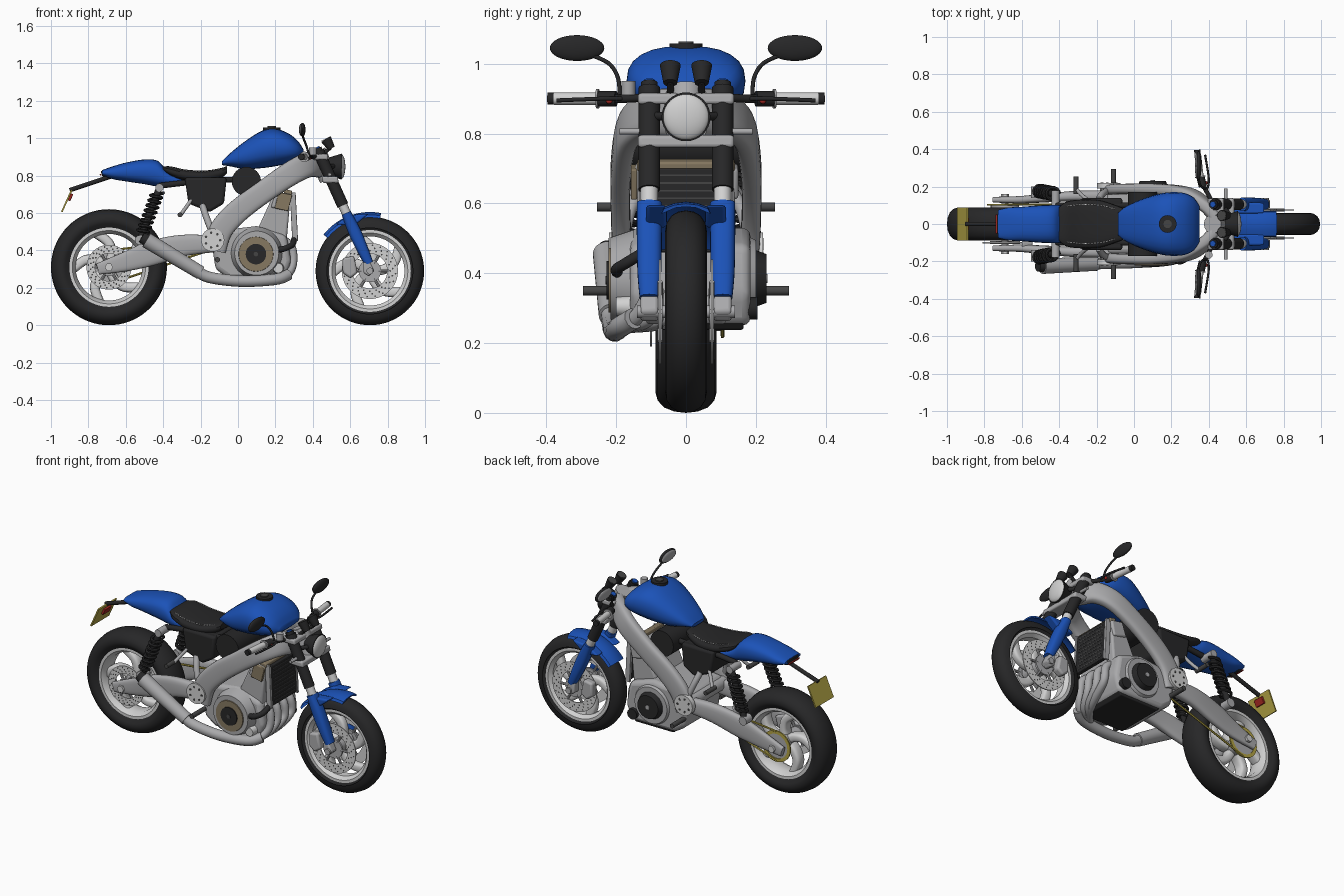
import bpy, bmesh, math
from mathutils import Vector

if "Cube" in bpy.data.objects:
    bpy.data.objects.remove(bpy.data.objects["Cube"])
made = []

def material(name, rgb):
    m = bpy.data.materials.new(name)
    m.use_nodes = True
    m.diffuse_color = (*rgb, 1)
    m.node_tree.nodes["Principled BSDF"].inputs["Base Color"].default_value = (*rgb, 1)
    return m

BLUE = material("blue paint", (.011, .085, .48))
BLACK = material("black", (.02, .02, .021))
GREY = material("aluminium", (.4, .4, .41))
LIGHT = material("pale metal", (.64, .64, .64))
TAN = material("bronze", (.24, .19, .12))
YELLOW = material("yellow", (.45, .37, .06))
RED = material("red", (.35, .02, .015))
DARK = material("dark grey", (.06, .06, .06))

def finish(name, bm, mat):
    bmesh.ops.recalc_face_normals(bm, faces=bm.faces)
    me = bpy.data.meshes.new(name)
    bm.to_mesh(me)
    bm.free()
    me.materials.append(mat)
    ob = bpy.data.objects.new(name, me)
    bpy.context.collection.objects.link(ob)
    made.append(ob)
    return ob

def skin(name, rings, mat, loop=False):
    """Join equal closed rings of points into a surface."""
    bm = bmesh.new()
    rs = [[bm.verts.new(p) for p in r] for r in rings]
    n = len(rs[0])
    for i in range(len(rs) if loop else len(rs) - 1):
        a, b = rs[i], rs[(i + 1) % len(rs)]
        for j in range(n):
            bm.faces.new((a[j], a[(j + 1) % n], b[(j + 1) % n], b[j]))
    if not loop:
        bm.faces.new(rs[0])
        bm.faces.new(rs[-1])
    return finish(name, bm, mat)

def smooth_path(pts, steps):
    """Interpolate rows of numbers with a Catmull-Rom spline."""
    p = [pts[0]] + list(pts) + [pts[-1]]
    out = []
    for i in range(1, len(p) - 2):
        for k in range(steps):
            t = k / steps
            out.append([b + .5 * t * (c - a + t * (2*a - 5*b + 4*c - d + t * (3*(b - c) + d - a)))
                        for a, b, c, d in zip(*p[i - 1:i + 3])])
    return out + [list(pts[-1])]

def sweep(name, secs, mat, power=2.0, upright=False):
    """Sections are x, y, z, half width, half height."""
    secs = smooth_path(secs, 5)
    rings = []
    for i, s in enumerate(secs):
        t = (Vector(secs[min(i + 1, len(secs) - 1)][:3]) - Vector(secs[max(i - 1, 0)][:3])).normalized()
        up = Vector((0, 0, 1)) if upright else t.cross(Vector((0, 1, 0))).normalized()
        side = Vector((0, 1, 0)) if upright else up.cross(t)
        ring = []
        for k in range(24):
            c, d = math.cos(k * math.tau / 24), math.sin(k * math.tau / 24)
            u = math.copysign(abs(c) ** (2 / power), c) * s[3]
            v = math.copysign(abs(d) ** (2 / power), d) * s[4]
            ring.append(Vector(s[:3]) + side * u + up * v)
        rings.append(ring)
    return skin(name, rings, mat)

def tube(name, pts, r, mat, smooth=True, sides=12):
    pts = smooth_path(pts, 6) if smooth else pts
    rings, ref = [], None
    for i, p in enumerate(pts):
        t = (Vector(pts[min(i + 1, len(pts) - 1)]) - Vector(pts[max(i - 1, 0)])).normalized()
        if ref is None:
            ref = t.orthogonal()
        ref = (ref - t * ref.dot(t)).normalized()
        b = t.cross(ref)
        rings.append([Vector(p) + r * (math.cos(a) * ref + math.sin(a) * b)
                      for a in (k * math.tau / sides for k in range(sides))])
    return skin(name, rings, mat)

def cyl(name, a, b, r0, mat, r1=None, sides=32):
    a, b = Vector(a), Vector(b)
    q = (b - a).to_track_quat('Z', 'Y')
    circle = [q @ Vector((math.cos(k * math.tau / sides), math.sin(k * math.tau / sides), 0)) for k in range(sides)]
    return skin(name, [[a + c * r0 for c in circle], [b + c * (r0 if r1 is None else r1) for c in circle]], mat)

def prism(name, pts, y0, y1, mat, bevel=.01):
    ob = skin(name, [[(x, y, z) for x, z in pts] for y in (y0, y1)], mat)
    if bevel:
        m = ob.modifiers.new("soft edges", 'BEVEL')
        m.width, m.segments, m.limit_method = bevel, 3, 'ANGLE'
    return ob

def lathe(name, prof, centre, mat, a0=0, a1=360, n=72):
    """Turn a closed (radius, y) outline about the y axis."""
    full = a1 - a0 == 360
    rings = []
    for k in range(n if full else n + 1):
        a = math.radians(a0 + (a1 - a0) * k / n)
        rings.append([(centre[0] + r * math.cos(a), y, centre[1] + r * math.sin(a)) for r, y in prof])
    return skin(name, rings, mat, full)

def ball(name, c, size, mat):
    bm = bmesh.new()
    bmesh.ops.create_uvsphere(bm, u_segments=32, v_segments=16, radius=1)
    for v in bm.verts:
        v.co = Vector(c) + v.co * Vector(size)
    return finish(name, bm, mat)

def brake_disc(name, c, y, s, r):
    lathe(name, [(r * .62, y - .003), (r, y - .003), (r, y + .003), (r * .62, y + .003)], c, LIGHT)
    bm = bmesh.new()
    for k in range(60):
        a, rr = k * math.tau / 60, r * (.72, .82, .92)[k % 3]
        bm.faces.new([bm.verts.new((c[0] + rr * math.cos(a) + .005 * math.cos(b), y + s * .0045,
                                    c[1] + rr * math.sin(a) + .005 * math.sin(b))) for b in range(6)])
    finish(name + "_holes", bm, DARK)
    cyl(name + "_carrier", (c[0], y - .006, c[1]), (c[0], y + .006, c[1]), r * .4, GREY)
    for k in range(6):
        a = k * math.tau / 6
        ends = [(c[0] + f * r * math.cos(a), y, c[1] + f * r * math.sin(a)) for f in (.3, .66)]
        cyl(name + "_arm", *ends, .008, GREY, sides=8)

# Wheels
def wheel(end, c, R, w, ri):
    half = [(ri, .72), (ri + .025, .92), (R - .06, 1), (R - .035, .92), (R - .015, .7), (R - .004, .38)]
    lathe(end + "_tyre", [(r, -y * w) for r, y in half] + [(R, 0)] + [(r, y * w) for r, y in half[::-1]], c, BLACK)
    lathe(end + "_rim", [(ri + .004, -.75 * w), (ri + .004, .75 * w), (ri - .012, .75 * w), (ri - .03, .4 * w),
                         (ri - .03, -.4 * w), (ri - .012, -.75 * w)], c, LIGHT)
    cyl(end + "_hub", (c[0], -w, c[1]), (c[0], w, c[1]), .045, GREY)
    cyl(end + "_axle", (c[0], -.14, c[1]), (c[0], .14, c[1]), .018, GREY)
    for k in range(5):
        secs = []
        for f, bend in ((.1, 0), (.4, .12), (.7, .34), (1, .66)):
            a, r = k * math.tau / 5 + bend, f * (ri - .018)
            secs.append((c[0] + r * math.cos(a), 0, c[1] + r * math.sin(a), .4 * w, .026))
        sweep(f"{end}_spoke_{k}", secs, LIGHT, 3)

FW, RW = (.705, .29), (-.69, .31)
wheel("front", FW, .29, .06, .215)
wheel("rear", RW, .31, .088, .208)
brake_disc("rear_disc", RW, -.1, -1, .12)
lathe("sprocket", [(.075, .1), (.095, .1), (.095, .108), (.075, .108)], RW, YELLOW)
cyl("sprocket_carrier", (RW[0], .08, RW[1]), (RW[0], .104, RW[1]), .076, GREY)
for dz, z in ((.09, .46), (-.09, .405)):
    tube("chain_run", [(RW[0], .105, RW[1] + dz), (-.14, .105, z)], .006, YELLOW, False, 6)
prism("rear_caliper", [(-.6, .4), (-.54, .38), (-.56, .31), (-.6, .31)], -.13, -.09, GREY)

# Tank, seat and tail
sweep("fuel_tank", [(-.085, 0, .866, .06, .01), (-.04, 0, .885, .095, .036), (.04, 0, .91, .132, .075),
                    (.13, 0, .94, .16, .1), (.2, 0, .95, .17, .1), (.27, 0, .945, .165, .08),
                    (.32, 0, .935, .14, .05), (.35, 0, .925, .095, .015)], BLUE, 2.5, True)
cyl("filler_cap", (.18, 0, 1.035), (.18, 0, 1.058), .047, BLACK)
cyl("filler_cap_centre", (.18, 0, 1.058), (.18, 0, 1.064), .022, DARK)
SEAT = [(-.4, 0, .838, .09, .01), (-.36, 0, .823, .12, .026), (-.28, 0, .802, .13, .03),
        (-.18, 0, .797, .125, .03), (-.1, 0, .81, .1, .028), (-.06, 0, .83, .085, .02)]
sweep("seat", SEAT, BLACK, 3, True)
seam = [Vector((x, w * .8, z + h * .83)) for x, y, z, w, h in smooth_path(SEAT[1:-1], 6)]
for a, b in zip(seam, seam[1:]):
    for s in (-1, 1):
        mirror = Vector((1, s, 1))
        cyl("seat_stitch", a * mirror, a.lerp(b, .6) * mirror, .003, LIGHT, sides=6)
sweep("tail_cowl", [(-.727, 0, .815, .075, .014), (-.67, 0, .815, .088, .034), (-.6, 0, .819, .092, .05),
                    (-.5, 0, .82, .1, .066), (-.43, 0, .81, .102, .069), (-.38, 0, .785, .1, .046),
                    (-.28, 0, .757, .09, .01)], BLUE, 2.6, True)
prism("tail_tip", [(-.735, .825), (-.7, .825), (-.7, .79), (-.725, .795)], -.05, .05, BLACK, .005)
prism("tail_reflector", [(-.74, .808), (-.732, .808), (-.73, .8), (-.738, .8)], -.05, .05, RED, 0)
prism("battery_box", [(-.285, .79), (-.06, .79), (-.075, .65), (-.15, .605), (-.265, .65)], -.14, .14, BLACK, .015)
cyl("air_box", (.045, -.17, .768), (.045, .17, .768), .078, BLACK)
tube("plate_bracket", [(-.68, 0, .795), (-.8, 0, .755), (-.9, 0, .722)], .012, BLACK)
prism("number_plate", [(-.885, .722), (-.893, .725), (-.946, .607), (-.938, .604)], -.087, .087, YELLOW, 0)
prism("plate_lamp", [(-.88, .7), (-.893, .705), (-.91, .668), (-.898, .662)], -.033, .033, RED, .003)

# Engine
prism("crankcase", [(-.15, .5), (.1, .53), (.26, .48), (.285, .34), (.25, .25), (-.05, .25), (-.12, .3)],
      -.16, .185, GREY, .025)
prism("sump", [(-.05, .262), (.25, .262), (.23, .238), (-.03, .238)], -.14, .165, BLACK, .006)
prism("cylinders", [(.09, .48), (.19, .7), (.28, .68), (.26, .45)], -.14, .14, GREY, .012)
prism("cylinder_head", [(.175, .63), (.205, .715), (.285, .7), (.265, .61)], -.15, .15, GREY)
prism("cam_cover", [(.245, .7), (.247, .728), (.29, .718), (.286, .69)], -.14, .14, TAN, .006)
prism("head_plate", [(.195, .625), (.218, .712), (.29, .697), (.268, .61)], -.158, -.14, TAN, .004)
cyl("right_cover", (.1, -.15, .385), (.1, -.216, .385), .14, GREY, .118, 48)
cyl("clutch_cover", (.096, -.19, .38), (.096, -.222, .38), .097, TAN, .092, 48)
cyl("clutch_cap", (.096, -.21, .38), (.096, -.228, .38), .055, BLACK)
cyl("clutch_cap_bolt", (.096, -.22, .38), (.096, -.231, .38), .012, DARK)
cyl("water_pump", (.215, -.15, .305), (.215, -.2, .305), .032, LIGHT, .026)
tube("coolant_hose", [(.2, -.19, .4), (.25, -.2, .41), (.29, -.17, .43), (.3, -.12, .46)], .016, BLACK)
cyl("left_cover", (.1, .17, .385), (.1, .2, .385), .125, GREY, .11, 48)
cyl("alternator_cover", (.1, .19, .385), (.1, .23, .385), .085, BLACK, .07, 48)
cyl("alternator_bolt", (.1, .225, .385), (.1, .234, .385), .013, GREY)
cyl("oil_filter", (.225, .17, .3), (.225, .205, .3), .032, BLACK)
prism("radiator", [(.28, .7), (.305, .7), (.318, .46), (.293, .46)], -.12, .12, BLACK, .004)
for s in (-1, 1):
    prism("radiator_side", [(.277, .71), (.308, .71), (.321, .45), (.29, .45)], s * .12, s * .135, GREY, .003)
for k in range(10):
    z = .48 + .022 * k
    x = .319 - .054 * (z - .46)
    prism("radiator_fin", [(x - .01, z), (x, z), (x, z + .005), (x - .01, z + .005)], -.1, .1, DARK, 0)

# Exhaust
for y in (-.1, -.035, .035, .1):
    tube("header_pipe", [(.23, y, .46), (.285, y, .42), (.293, y - .01, .33), (.255, y * .5 - .1, .265),
                         (.16, -.19, .25)], .023, GREY)
tube("collector", [(.27, -.15, .27), (.2, -.19, .245), (.02, -.205, .235), (-.15, -.21, .255), (-.22, -.215, .29)],
     .031, GREY)
cyl("silencer", (-.2, -.213, .28), (-.49, -.225, .455), .037, GREY, .042)
cyl("silencer_tip", (-.485, -.225, .452), (-.515, -.226, .47), .034, BLACK, .028)

# Frame, swingarm, rear suspension and foot pegs
for s in (-1, 1):
    sweep("frame_beam", [(.43, s * .04, .86, .035, .07), (.37, s * .11, .855, .035, .066),
                         (.28, s * .165, .81, .032, .064), (.14, s * .185, .715, .03, .06),
                         (0, s * .188, .61, .028, .062), (-.09, s * .185, .51, .028, .062),
                         (-.125, s * .18, .4, .025, .06)], GREY, 3.2)
    cyl("pivot_plate", (-.135, s * .19, .455), (-.135, s * .22, .455), .062, LIGHT)
    for k in range(7):
        a = k * math.tau / 7
        x, z = -.135 + .04 * math.cos(a), .455 + .04 * math.sin(a)
        cyl("pivot_plate_hole", (x, s * .219, z), (x, s * .2215, z), .007, DARK, sides=10)
    sweep("swingarm", [(-.13, s * .15, .435, .03, .045), (-.3, s * .15, .425, .028, .058),
                       (-.46, s * .14, .385, .024, .066), (-.6, s * .13, .34, .02, .052),
                       (-.75, s * .13, .3, .015, .03)], GREY, 3)
    cyl("axle_nut", (-.69, s * .14, .31), (-.69, s * .16, .31), .022, LIGHT, sides=6)
    top, low = Vector((-.42, s * .16, .735)), Vector((-.525, s * .18, .455))
    cyl("shock_body", top, low, .018, BLACK)
    cyl("shock_top_mount", top + Vector((0, -s * .07, 0)), top + Vector((0, s * .02, 0)), .022, GREY)
    cyl("shock_low_mount", low + Vector((0, -s * .04, 0)), low + Vector((0, s * .02, 0)), .026, GREY)
    coil = []
    for k in range(8 * 14 + 1):
        a = k * math.tau / 14
        coil.append(top.lerp(low, .1 + .75 * k / 112) + Vector((.032 * math.cos(a), .032 * math.sin(a), 0)))
    tube("shock_spring", coil, .009, BLACK, False, 6)
    tube("seat_rail", [(.02, s * .1, .78), (-.2, s * .1, .77), (-.42, s * .1, .745)], .016, BLACK)
    tube("rail_strut", [(-.19, s * .13, .64), (-.17, s * .16, .58), (-.14, s * .18, .5)], .018, GREY)
    tube("rear_peg_hanger", [(-.25, s * .13, .67), (-.285, s * .16, .62), (-.31, s * .19, .585)], .01, GREY)
    cyl("rear_peg", (-.31, s * .16, .59), (-.31, s * .255, .59), .013, DARK)
    cyl("front_peg", (-.11, s * .17, .35), (-.11, s * .295, .35), .014, DARK)
tube("pivot_cross_tube", [(-.135, -.19, .455), (-.135, .19, .455)], .04, GREY, False)
cyl("head_tube", (.42, 0, .93), (.485, 0, .78), .05, GREY)

# Front fork, brakes and mudguard
def fork(z, y):
    return Vector((.7 - .45 * (z - .33), y, z))

for s in (-1, 1):
    y = s * .105
    cyl("fork_tube", fork(.93, y), fork(.64, y), .031, BLACK)
    cyl("fork_slider", fork(.66, y), fork(.58, y), .025, LIGHT)
    sweep("fork_lower", [(*fork(z, y), w, h) for z, w, h in ((.6, .036, .026), (.5, .036, .034), (.4, .034, .03),
                                                           (.33, .028, .024))], BLUE, 2.6)
    prism("fork_foot", [(.67, .34), (.705, .34), (.73, .29), (.7, .26), (.67, .28)], y - .026, y + .026, GREY)
    cyl("fork_cap", fork(.93, y), fork(.945, y), .024, BLACK)
    cyl("fork_adjuster", fork(.945, y), fork(.952, y), .016, BLUE)
    brake_disc("front_disc", FW, s * .074, s, .15)
    prism("front_caliper", [(.56, .36), (.62, .37), (.64, .28), (.6, .25), (.56, .28)], s * .065, s * .115, GREY, .012)
    prism("mudguard_stay", [(.52, .54), (.6, .588), (.7, .596), (.62, .53)], s * .055, s * .115, BLUE)
lathe("front_mudguard", [(.285, -.07), (.3, -.063), (.311, -.033), (.315, 0), (.311, .033), (.3, .063), (.285, .07),
                         (.292, .055), (.303, .03), (.306, 0), (.303, -.03), (.292, -.055)], FW, BLUE, 79, 142, 24)
for z, h in ((.9, .016), (.778, .018)):
    c = fork(z, 0)
    prism("fork_clamp", [(c.x - .045, z - h), (c.x + .04, z - h), (c.x + .035, z + h), (c.x - .05, z + h)],
          -.138, .138, GREY)

# Headlamp, gauges, handlebars and mirrors
cyl("headlamp_shell", (.48, 0, .85), (.555, 0, .848), .045, BLACK, .07)
ball("headlamp_lens", (.552, 0, .848), (.022, .066, .066), LIGHT)
for s in (-1, 1):
    cyl("headlamp_bracket", (.51, s * .05, .85), (.465, s * .11, .85), .012, BLACK)
    cyl("indicator", (.49, s * .11, .806), (.49, s * .19, .806), .009, GREY)
    cyl("gauge_stem", (.45, s * .045, .91), (.495, s * .045, .95), .01, BLACK)
    cyl("gauge", (.5, s * .045, .945), (.47, s * .045, .995), .02, BLACK, .03)
    cyl("gauge_face", (.47, s * .045, .995), (.469, s * .045, .997), .024, DARK)
    tube("handlebar", [(.43, s * .1, .905), (.39, s * .17, .9), (.355, s * .25, .9), (.34, s * .385, .9)], .012, BLACK)
    cyl("switch_block", (.368, s * .2, .9), (.356, s * .25, .9), .022, BLACK)
    ball("switch_button", (.386, s * .22, .893), (.008, .009, .008), RED)
    cyl("grip_flange", (.355, s * .25, .9), (.354, s * .256, .9), .028, GREY)
    cyl("grip", (.354, s * .255, .9), (.34, s * .378, .9), .018, LIGHT)
    cyl("bar_end", (.34, s * .376, .9), (.338, s * .396, .9), .017, BLACK)
    tube("lever", [(.39, s * .18, .9), (.4, s * .24, .9), (.38, s * .37, .895)], .006, BLACK)
    tube("mirror_stem", [(.38, s * .19, .91), (.365, s * .195, .96), (.35, s * .22, 1.0), (.345, s * .27, 1.025)],
         .006, BLACK)
    ball("mirror_shell", (.345, s * .312, 1.045), (.016, .078, .037), BLACK)
    ball("mirror_glass", (.334, s * .312, 1.045), (.008, .068, .03), GREY)
cyl("fluid_cup", (.4, -.165, .91), (.4, -.165, .95), .02, GREY)

# Shading
bpy.ops.object.select_all(action='DESELECT')
for ob in made:
    ob.select_set(True)
bpy.context.view_layer.objects.active = made[0]
bpy.ops.object.shade_smooth_by_angle(angle=math.radians(40))
